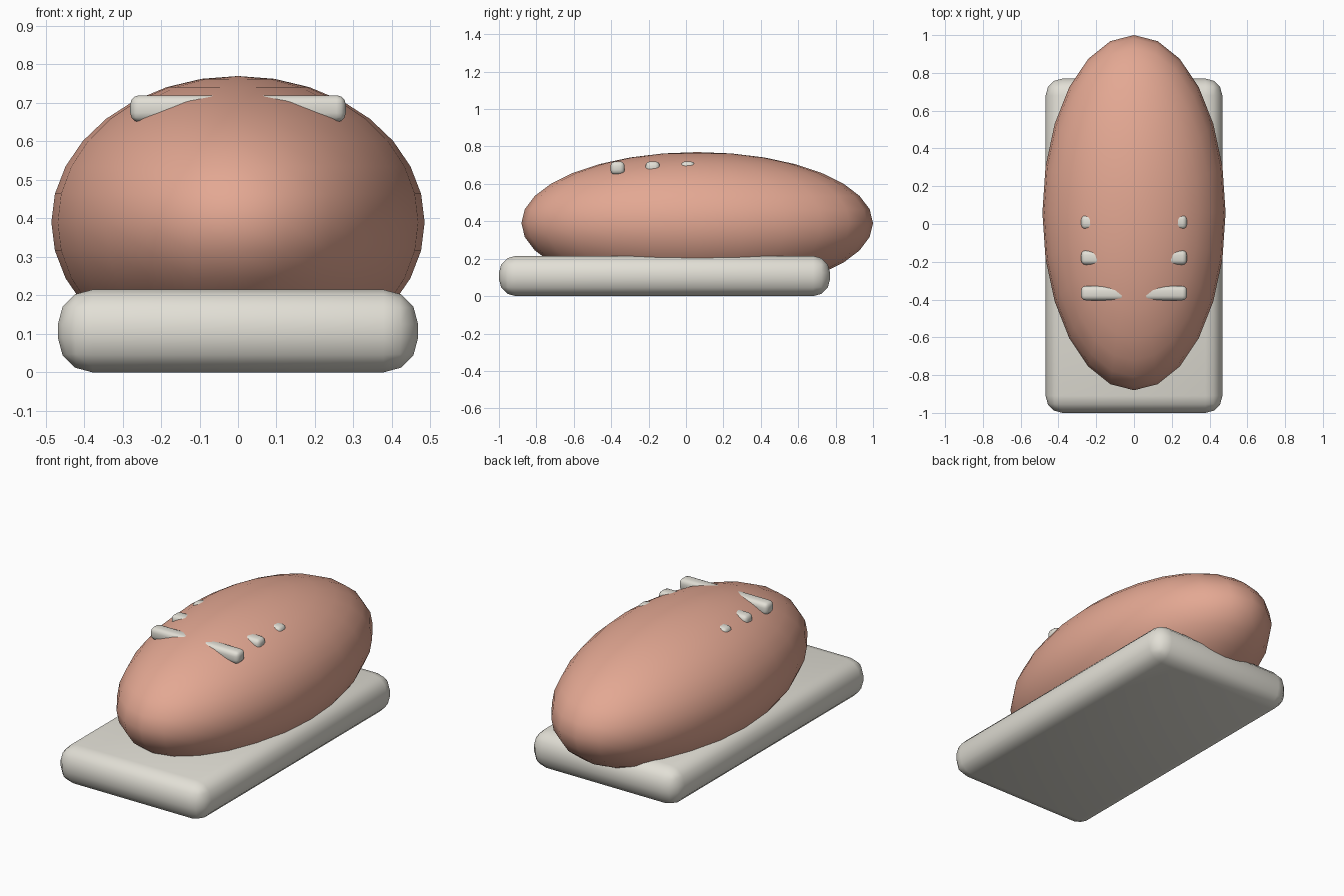
import bpy, math

if "Cube" in bpy.data.objects:
    bpy.data.objects.remove(bpy.data.objects["Cube"])


def material(name, rgb):
    m = bpy.data.materials.new(name)
    m.diffuse_color = (*rgb, 1)
    m.use_nodes = True
    m.node_tree.nodes["Principled BSDF"].inputs["Base Color"].default_value = m.diffuse_color
    return m


RICE = material("rice_white", (0.76, 0.74, 0.67))
FISH = material("salmon_pink", (0.77, 0.39, 0.29))


def finish(obj, name, mat):
    obj.name = name
    obj.data.materials.append(mat)
    bpy.ops.object.shade_smooth_by_angle(angle=math.radians(40))


def rounded_box(name, lo, hi, bevel, mat):
    """Box between two corners with all edges rounded."""
    centre = [(a + b) / 2 for a, b in zip(lo, hi)]
    bpy.ops.mesh.primitive_cube_add(size=1, location=centre)
    obj = bpy.context.object
    obj.scale = [b - a for a, b in zip(lo, hi)]
    bpy.ops.object.transform_apply(location=False, rotation=False, scale=True)
    mod = obj.modifiers.new("rounding", 'BEVEL')
    mod.width = bevel
    mod.segments = 3
    bpy.ops.object.modifier_apply(modifier=mod.name)
    finish(obj, name, mat)


# Rice block
rounded_box("rice_block", (-0.468, -1.0, 0.0), (0.468, 0.77, 0.215), 0.09, RICE)

# Topping: stretched ball draped over the rice
bpy.ops.mesh.primitive_uv_sphere_add(segments=24, ring_count=16, radius=1,
                                     location=(0, 0.06, 0.39))
topping = bpy.context.object
topping.scale = (0.485, 0.94, 0.38)
bpy.ops.object.transform_apply(location=False, rotation=False, scale=True)
finish(topping, "topping", FISH)

# Pale stripes whose ends poke out of the topping
for i, y in enumerate((-0.366, -0.178, 0.010)):
    rounded_box(f"stripe_{i + 1}", (-0.28, y - 0.038, 0.65),
                (0.28, y + 0.038, 0.72), 0.024, RICE)
